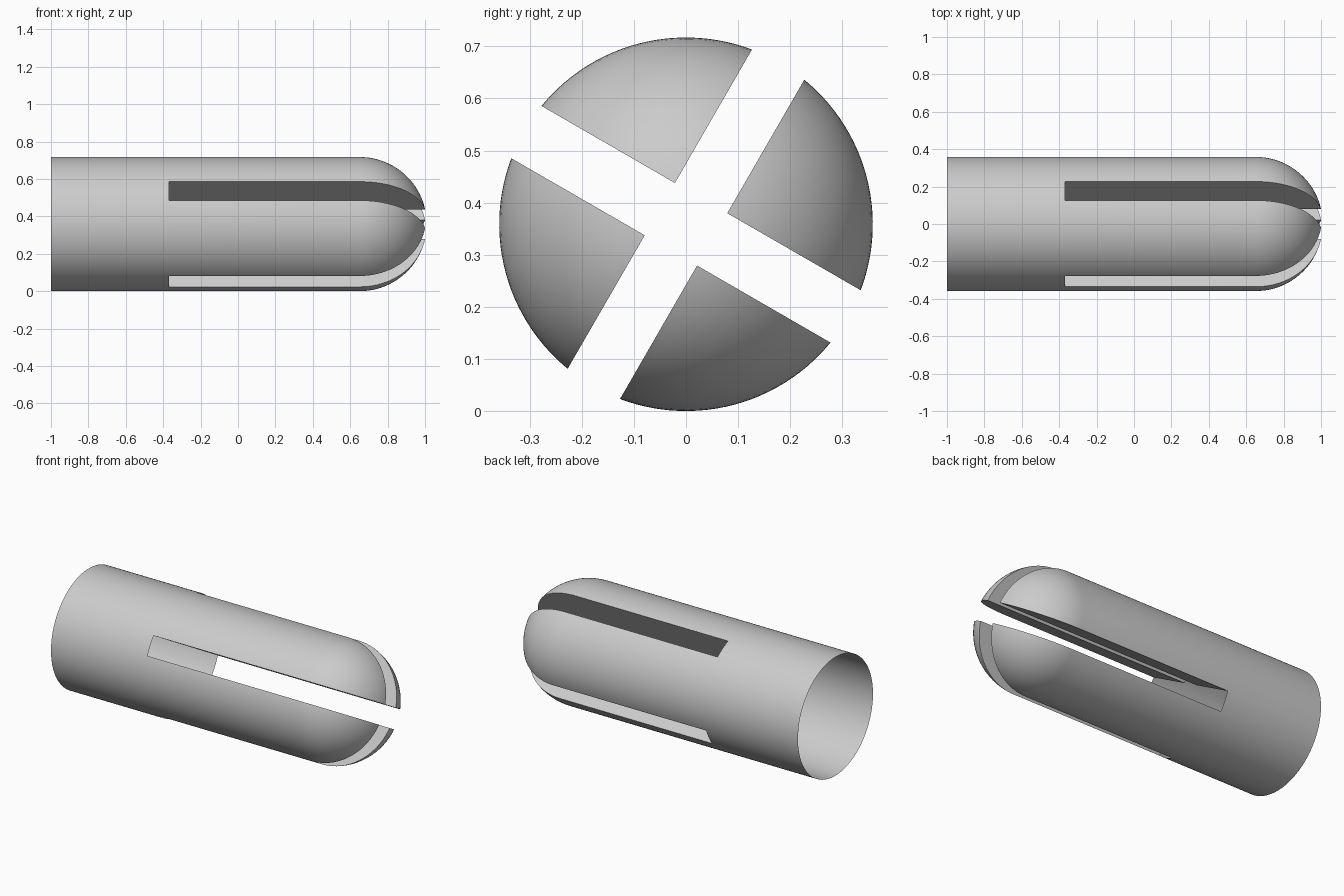
import bpy, bmesh, math
from mathutils import Matrix, Vector

if "Cube" in bpy.data.objects:
    bpy.data.objects.remove(bpy.data.objects["Cube"])

R = 0.3585          # outer radius
W = 0.058           # half width of the slots
BACK, SLOT, DOME = -1.0, -0.37, 0.651   # x of open end, slot end, dome start
SEGS, RINGS = 128, 24
TILT = math.radians(-30)                # tilt of the cross slots

grey = bpy.data.materials.new("light grey")
grey.diffuse_color = (0.6, 0.6, 0.6, 1)
grey.use_nodes = True
grey.node_tree.nodes["Principled BSDF"].inputs["Base Color"].default_value = grey.diffuse_color


def revolve(bm, profile):
    """Spin a list of (x, radius) around the x axis."""
    verts = [bm.verts.new((x, r, 0)) for x, r in profile]
    edges = [bm.edges.new(p) for p in zip(verts, verts[1:])]
    bmesh.ops.spin(bm, geom=verts + edges, cent=(0, 0, 0), axis=(1, 0, 0),
                   angle=math.tau, steps=SEGS)
    bmesh.ops.remove_doubles(bm, verts=bm.verts, dist=1e-5)


def finish(bm, name):
    mesh = bpy.data.meshes.new(name)
    bm.to_mesh(mesh)
    bm.free()
    mesh.materials.append(grey)
    ob = bpy.data.objects.new(name, mesh)
    bpy.context.collection.objects.link(ob)
    bpy.ops.object.select_all(action='DESELECT')
    ob.select_set(True)
    bpy.context.view_layer.objects.active = ob
    bpy.ops.object.shade_smooth_by_angle(angle=math.radians(30))
    return ob


def place(bm, angle):
    bm.transform(Matrix.Translation((0, 0, R)) @ Matrix.Rotation(angle, 4, 'X'))


# open tube behind the slots
bm = bmesh.new()
revolve(bm, [(BACK, R), (SLOT, R)])
for f in bm.faces:
    c = f.calc_center_median()
    f.normal_update()
    if f.normal.dot(Vector((0, c.y, c.z))) < 0:
        f.normal_flip()
place(bm, TILT)
finish(bm, "tube")

# four domed prongs, each a quarter of the round nose with flat slot walls
for i in range(4):
    bm = bmesh.new()
    arc = [(DOME + R * math.sin(a), R * math.cos(a))
           for a in (math.pi / 2 * k / RINGS for k in range(RINGS))]
    revolve(bm, [(SLOT, R)] + arc + [(DOME + R, 0)])
    for axis in (1, 2):
        n = Vector((0, 0, 0))
        n[axis] = 1
        bmesh.ops.bisect_plane(bm, geom=bm.verts[:] + bm.edges[:] + bm.faces[:],
                               dist=1e-6, plane_co=n * W, plane_no=n, clear_inner=True)
    # slot walls reach from the cut edges to the inner corner line
    for axis in (1, 2):
        rim = [e for e in bm.edges if e.is_boundary
               and all(abs(v.co[axis] - W) < 1e-5 for v in e.verts)]
        for e in rim:
            a, b = e.verts
            c = bm.verts.new((b.co.x, W, W))
            d = bm.verts.new((a.co.x, W, W))
            bm.faces.new((a, b, c, d))
    bmesh.ops.remove_doubles(bm, verts=bm.verts, dist=1e-5)
    bmesh.ops.recalc_face_normals(bm, faces=bm.faces)
    # make sure the outside faces out
    f = max(bm.faces, key=lambda q: q.calc_center_median().yz.length)
    if f.normal.yz.dot(f.calc_center_median().yz) < 0:
        bmesh.ops.reverse_faces(bm, faces=bm.faces)
    place(bm, TILT + i * math.pi / 2)
    finish(bm, "prong_%d" % (i + 1))
